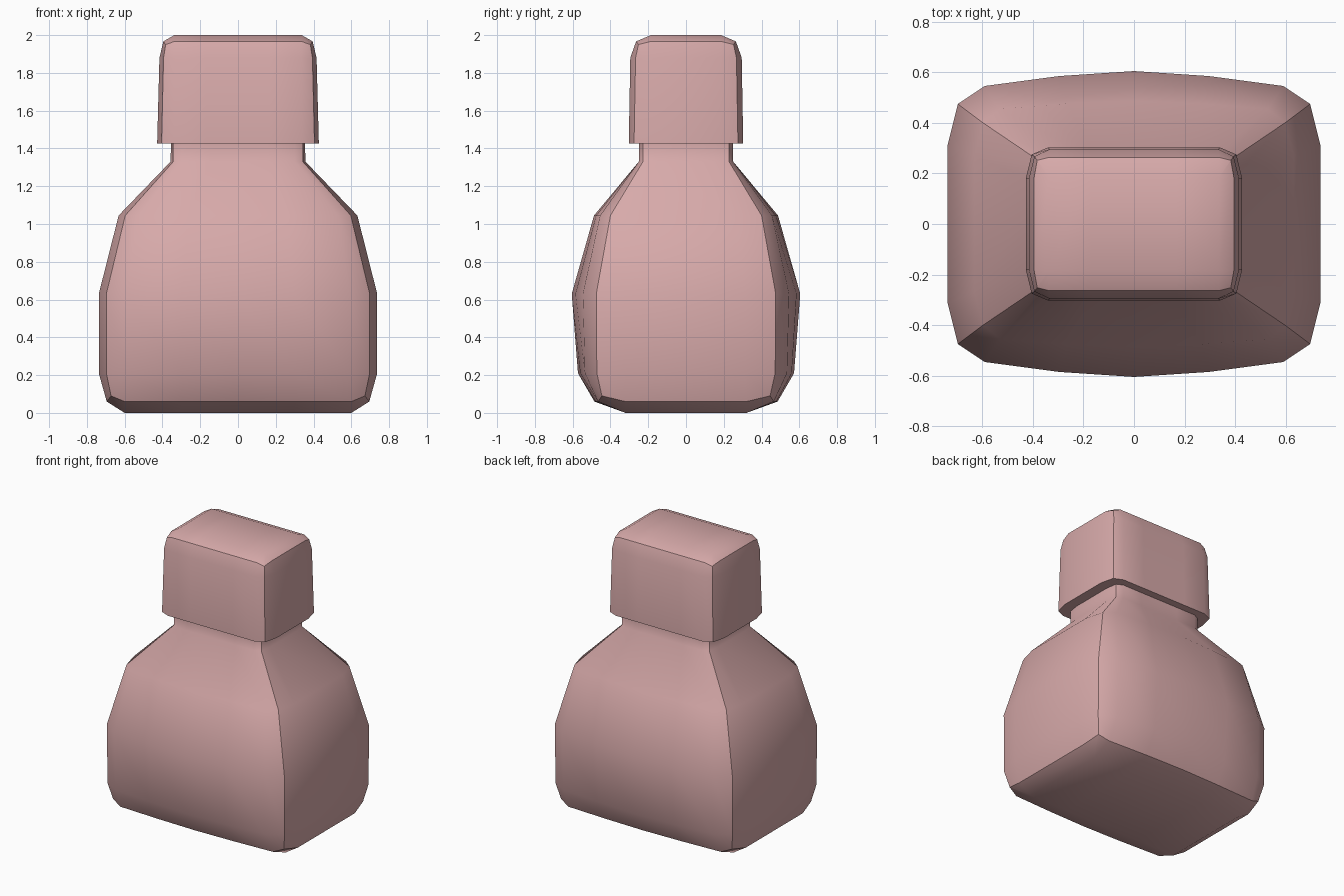
import bpy, bmesh

if "Cube" in bpy.data.objects:
    bpy.data.objects.remove(bpy.data.objects["Cube"])

pink = bpy.data.materials.new("pink")
pink.diffuse_color = (0.68, 0.40, 0.40, 1)
pink.use_nodes = True
pink.node_tree.nodes["Principled BSDF"].inputs["Base Color"].default_value = pink.diffuse_color


def ring_points(z, corner_z, mid_y, front, corner, side):
    """Rounded-rectangle section mirrored from one quadrant, front and back bulging to mid_y."""
    (cx, cy) = front
    q = [(0, mid_y, z), (cx / 2, mid_y + (cy - mid_y) / 3, z), (cx, cy, z),
         (*corner, corner_z), (*side, z)]
    right = q + [(x, -y, w) for x, y, w in reversed(q)]
    left = [(-x, y, w) for x, y, w in reversed(right[1:-1])]
    return right + left


def loft(name, sections, hard_rings, cap_first=False, cap_last=False):
    """Skin the sections; corner columns and the listed rings stay sharp."""
    bm = bmesh.new()
    rings = [[bm.verts.new(p) for p in ring_points(*s)] for s in sections]
    n = len(rings[0])
    for a, b in zip(rings, rings[1:]):
        for i in range(n):
            j = (i + 1) % n
            bm.faces.new((a[i], a[j], b[j], b[i]))
    if cap_first:
        bm.faces.new(rings[0])
    if cap_last:
        bm.faces.new(rings[-1])
    for f in bm.faces:
        f.smooth = True
    for a, b in zip(rings, rings[1:]):
        for i in (3, 6, 12, 15):
            bm.edges.get((a[i], b[i])).smooth = False
    for r in hard_rings:
        for i in range(n):
            bm.edges.get((rings[r][i], rings[r][(i + 1) % n])).smooth = False
    bmesh.ops.remove_doubles(bm, verts=bm.verts, dist=0.0005)
    bmesh.ops.recalc_face_normals(bm, faces=bm.faces)
    me = bpy.data.meshes.new(name)
    bm.to_mesh(me)
    bm.free()
    me.materials.append(pink)
    ob = bpy.data.objects.new(name, me)
    bpy.context.collection.objects.link(ob)
    return ob


# Each section: z, corner z, y at centre, front point, corner point, side point
neck_top = (1.425, 1.425, 0.25, (0.30, 0.25), (0.343, 0.228), (0.355, 0.15))

# Bottle body with shoulder and neck
loft("bottle_body", [
    (0.00, 0.00, 0.32, (0.60, 0.32), (0.60, 0.32), (0.60, 0.32)),
    (0.06, 0.09, 0.485, (0.60, 0.465), (0.672, 0.445), (0.695, 0.32)),
    (0.21, 0.21, 0.572, (0.59, 0.535), (0.697, 0.472), (0.737, 0.315)),
    (0.63, 0.63, 0.605, (0.59, 0.546), (0.697, 0.475), (0.737, 0.315)),
    (1.045, 1.045, 0.487, (0.53, 0.455), (0.597, 0.40), (0.632, 0.27)),
    (1.33, 1.33, 0.25, (0.30, 0.25), (0.343, 0.228), (0.357, 0.15)),
    neck_top,
], hard_rings=[1], cap_first=True)

# Cap, starting with the overhanging underside
loft("cap", [
    neck_top,
    (1.425, 1.425, 0.303, (0.34, 0.303), (0.405, 0.275), (0.428, 0.18)),
    (1.88, 1.88, 0.295, (0.335, 0.295), (0.394, 0.267), (0.416, 0.18)),
    (1.967, 1.95, 0.264, (0.335, 0.264), (0.383, 0.252), (0.395, 0.185)),
    (2.00, 2.00, 0.185, (0.337, 0.185), (0.337, 0.185), (0.337, 0.185)),
], hard_rings=[1, 3], cap_last=True)
